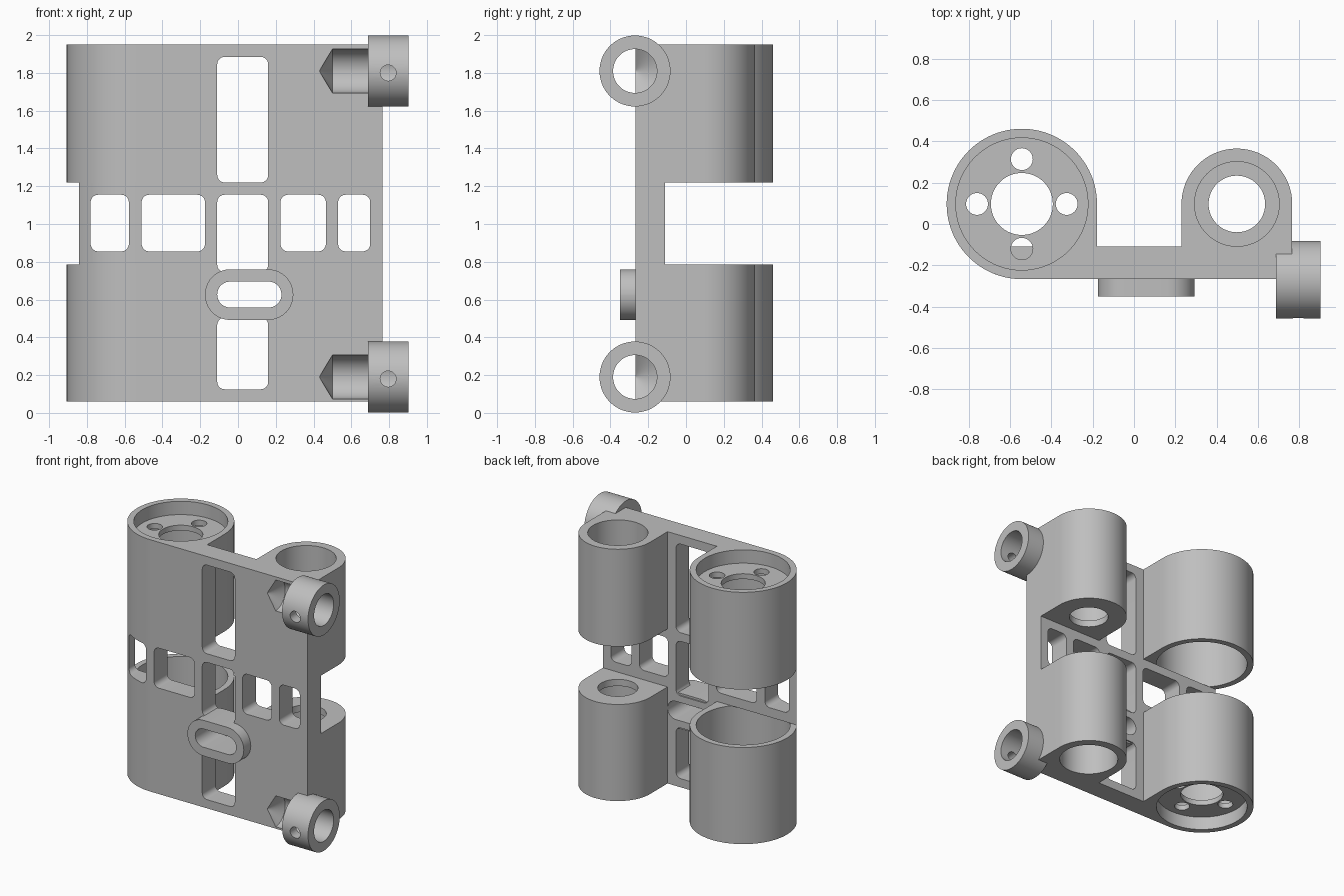
import bpy
import bmesh
from math import cos, sin, radians, asin, degrees

if "Cube" in bpy.data.objects:
    bpy.data.objects.remove(bpy.data.objects["Cube"])

grey = bpy.data.materials.new("plain grey")
grey.use_nodes = True
grey.diffuse_color = (0.52, 0.52, 0.52, 1)
grey.node_tree.nodes["Principled BSDF"].inputs["Base Color"].default_value = grey.diffuse_color

# Main dimensions
FRONT, BACK = -0.267, -0.11
BOTTOM, GAP_LOW, GAP_HIGH, TOP = 0.06, 0.785, 1.22, 1.95
BIG, BIG_R = (-0.543, 0.097), 0.364
SMALL, SMALL_R = (0.498, 0.097), 0.268
SMALL_RIGHT, SMALL_LEFT = SMALL[0] + SMALL_R, SMALL[0] - SMALL_R
RING_HEIGHTS = (0.19, 1.81)


def arc(centre, r, start=0, end=360, steps=64):
    count = steps if end - start == 360 else steps + 1
    angles = [radians(start + (end - start) * i / steps) for i in range(count)]
    return [(centre[0] + r * cos(a), centre[1] + r * sin(a)) for a in angles]


def rounded(x0, x1, z0, z1, r=0.04):
    corners = [(x1 - r, z1 - r), (x0 + r, z1 - r), (x0 + r, z0 + r), (x1 - r, z0 + r)]
    points = []
    for i, c in enumerate(corners):
        points += arc(c, r, 90 * i, 90 * i + 90, 10)
    return points


def prism(name, outline, axis, a, b, tip=None):
    """Extrude an outline along an axis from a to b, with an optional conical start."""
    def place(p):
        return {"x": (a, *p), "y": (p[0], a, p[1]), "z": (*p, a)}[axis]
    bm = bmesh.new()
    base = bm.faces.new([bm.verts.new(place(p)) for p in outline])
    moved = bmesh.ops.extrude_face_region(bm, geom=[base], use_keep_orig=True)["geom"]
    for v in moved:
        if isinstance(v, bmesh.types.BMVert):
            setattr(v.co, axis, b)
    if tip is not None:
        apex = bmesh.ops.poke(bm, faces=[base])["verts"][0]
        setattr(apex.co, axis, tip)
    bmesh.ops.recalc_face_normals(bm, faces=bm.faces)
    mesh = bpy.data.meshes.new(name)
    bm.to_mesh(mesh)
    bm.free()
    mesh.materials.append(grey)
    obj = bpy.data.objects.new(name, mesh)
    bpy.context.collection.objects.link(obj)
    return obj


def cut(obj, *args, **kwargs):
    """Subtract a prism from an object and drop the cutter."""
    cutter = prism("cutter", *args, **kwargs)
    cutter.hide_render = True
    mod = obj.modifiers.new("cut", "BOOLEAN")
    mod.operation, mod.solver, mod.object = "DIFFERENCE", "EXACT", cutter
    bpy.context.view_layer.objects.active = obj
    bpy.ops.object.modifier_apply(modifier=mod.name)
    bpy.data.objects.remove(cutter)


# Twin-tower blocks and the thin bridge between them
tower_outline = (arc(BIG, BIG_R, 0, 270, 72)
                 + [(SMALL_RIGHT, FRONT)] + arc(SMALL, SMALL_R, 0, 180, 48)
                 + [(SMALL_LEFT, BACK), (BIG[0] + BIG_R, BACK)])
lower_block = prism("lower_block", tower_outline, "z", BOTTOM, GAP_LOW)
upper_block = prism("upper_block", tower_outline, "z", GAP_HIGH, TOP)
bridge_start = 180 + degrees(asin((BIG[1] - BACK) / BIG_R))
bridge_outline = arc(BIG, BIG_R, bridge_start, 270, 16) + [(SMALL_RIGHT, FRONT), (SMALL_RIGHT, BACK)]
bridge = prism("bridge", bridge_outline, "z", GAP_LOW, GAP_HIGH)

# Tower bores: a drilled web near each outer end, a small lip at each inner end
for block, outer, inner, d in ((lower_block, BOTTOM, GAP_LOW, 1), (upper_block, TOP, GAP_HIGH, -1)):
    wide = arc(BIG, 0.32, steps=72)
    cut(block, wide, "z", outer - 0.1 * d, outer + 0.1 * d)
    cut(block, wide, "z", outer + 0.14 * d, inner + 0.1 * d)
    web = (outer + 0.05 * d, outer + 0.3 * d)
    cut(block, arc(BIG, 0.15), "z", *web)
    for dx, dy in ((1, 0), (-1, 0), (0, 1), (0, -1)):
        cut(block, arc((BIG[0] + 0.217 * dx, BIG[1] + 0.217 * dy), 0.053, steps=32), "z", *web)
    cut(block, arc(SMALL, 0.205), "z", outer - 0.1 * d, inner - 0.05 * d)
    cut(block, arc(SMALL, 0.137), "z", inner - 0.2 * d, inner + 0.1 * d)

# Windows through the plate
through = ("y", FRONT - 0.1, BACK + 0.05)
for x0, x1 in ((-0.78, -0.578), (-0.51, -0.175), (0.225, 0.465), (0.53, 0.70)):
    cut(bridge, rounded(x0, x1, 0.855, 1.155), *through)
for obj in (bridge, lower_block):
    cut(obj, rounded(-0.11, 0.16, 0.745, 1.155), *through)
cut(lower_block, rounded(-0.11, 0.16, 0.125, 0.505), *through)
cut(upper_block, rounded(-0.11, 0.16, GAP_HIGH, 1.885), *through)

# Slotted boss on the front
slot = rounded(-0.11, 0.23, 0.558, 0.695, 0.068)
boss = prism("slotted_boss", rounded(-0.175, 0.293, 0.492, 0.76, 0.133), "y", -0.35, BACK - 0.01)
for obj in (boss, lower_block):
    cut(obj, slot, "y", -0.5, 0)

# Side rings with pin holes, each continuing as a pointed blind hole in the block
parts = [lower_block, upper_block, bridge, boss]
for label, block, z in zip(("lower", "upper"), (lower_block, upper_block), RING_HEIGHTS):
    centre = (FRONT - 0.003, z)
    ring = prism(label + "_side_ring", arc(centre, 0.188), "x", 0.687, 0.902)
    bore = arc(centre, 0.116)
    for obj in (ring, block):
        cut(obj, bore, "x", 0.5, 1.0, tip=0.43)
    cut(ring, arc((0.795, z - 0.01), 0.042, steps=32), "y", -0.6, centre[0])
    parts.append(ring)

# Smooth round walls, sharp edges
bpy.ops.object.select_all(action="DESELECT")
for obj in parts:
    obj.select_set(True)
bpy.context.view_layer.objects.active = parts[0]
bpy.ops.object.shade_smooth_by_angle(angle=radians(30))
